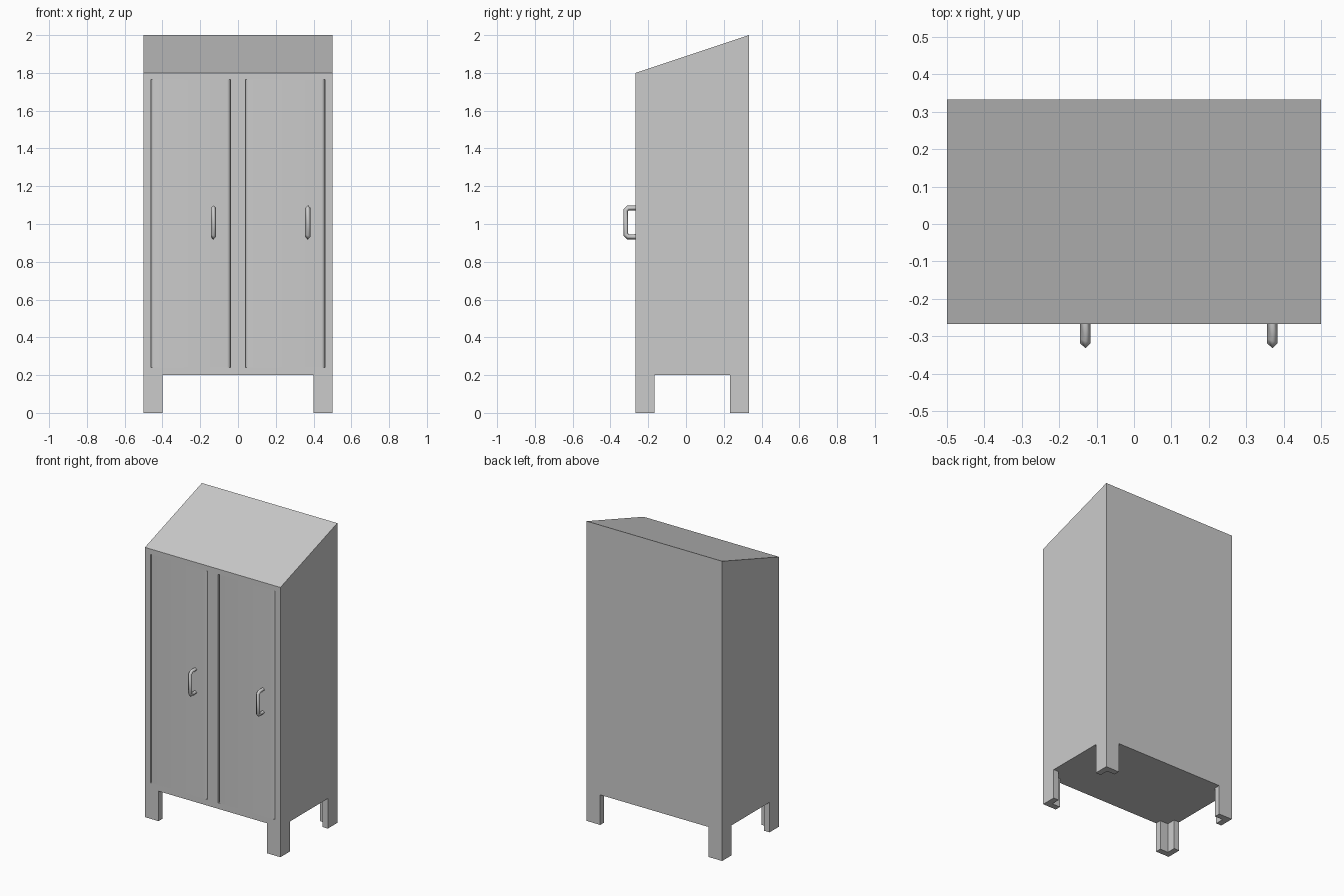
import bpy, bmesh, math

if "Cube" in bpy.data.objects:
    bpy.data.objects.remove(bpy.data.objects["Cube"])

FRONT, BACK = -0.267, 0.333
LEG_H, LEG_W, LEG_T = 0.2, 0.1, 0.04

steel = bpy.data.materials.new("light grey steel")
steel.diffuse_color = (0.6, 0.6, 0.6, 1)
steel.use_nodes = True
steel.node_tree.nodes["Principled BSDF"].inputs["Base Color"].default_value = steel.diffuse_color


def prism(name, points, offset):
    """Extrude a closed outline of 3D points along an offset."""
    bm = bmesh.new()
    face = bm.faces.new([bm.verts.new(p) for p in points])
    ext = bmesh.ops.extrude_face_region(bm, geom=[face])
    verts = [v for v in ext["geom"] if isinstance(v, bmesh.types.BMVert)]
    bmesh.ops.translate(bm, verts=verts, vec=offset)
    bmesh.ops.recalc_face_normals(bm, faces=bm.faces)
    mesh = bpy.data.meshes.new(name)
    bm.to_mesh(mesh)
    bm.free()
    mesh.materials.append(steel)
    ob = bpy.data.objects.new(name, mesh)
    bpy.context.collection.objects.link(ob)
    return ob


def activate(ob):
    bpy.ops.object.select_all(action='DESELECT')
    ob.select_set(True)
    bpy.context.view_layer.objects.active = ob


def cut(target, x0, x1, y0, y1, z0, z1):
    """Subtract a box from the target."""
    cutter = prism("cutter", [(x0, y0, z0), (x1, y0, z0), (x1, y1, z0), (x0, y1, z0)],
                   (0, 0, z1 - z0))
    cutter.hide_render = True
    mod = target.modifiers.new("cut", 'BOOLEAN')
    mod.operation, mod.solver, mod.object = 'DIFFERENCE', 'EXACT', cutter
    activate(target)
    bpy.ops.object.modifier_apply(modifier=mod.name)
    bpy.data.objects.remove(cutter, do_unlink=True)


# Cabinet body with sloping roof
body = prism("cabinet_body", [(-0.5, FRONT, 0), (-0.5, BACK, 0), (-0.5, BACK, 2), (-0.5, FRONT, 1.8)],
             (1, 0, 0))

# Openings underneath leave four L-shaped corner legs
cut(body, -0.5 + LEG_W, 0.5 - LEG_W, -1, 1, -0.1, LEG_H)
cut(body, -1, 1, FRONT + LEG_W, BACK - LEG_W, -0.1, LEG_H)
cut(body, -0.5 + LEG_T, 0.5 - LEG_T, FRONT + LEG_T, BACK - LEG_T, -0.1, LEG_H)

# Door recesses
DOOR_Z0, DOOR_Z1, DEPTH, R = 0.24, 1.765, 0.03, 0.018
for cx in (-0.25, 0.25):
    cut(body, cx - 0.21, cx + 0.21, FRONT - 0.1, FRONT + DEPTH, DOOR_Z0, DOOR_Z1)

# Merge coplanar faces left by the cuts
bm = bmesh.new()
bm.from_mesh(body.data)
bmesh.ops.remove_doubles(bm, verts=bm.verts, dist=1e-5)
bmesh.ops.dissolve_limit(bm, angle_limit=0.01, verts=bm.verts, edges=bm.edges)
bm.to_mesh(body.data)
bm.free()

for side, cx in (("left", -0.25), ("right", 0.25)):
    # Flush door with rounded vertical edges
    outline = [(cx + 0.21, FRONT + DEPTH, DOOR_Z0), (cx - 0.21, FRONT + DEPTH, DOOR_Z0)]
    arc = [(math.cos(math.radians(a)) * R, math.sin(math.radians(a)) * R) for a in range(0, 91, 15)]
    outline += [(cx - 0.21 + R - c, FRONT + R - s, DOOR_Z0) for c, s in arc]
    outline += [(cx + 0.21 - R + c, FRONT + R - s, DOOR_Z0) for c, s in reversed(arc)]
    door = prism(side + "_door", outline, (0, 0, DOOR_Z1 - DOOR_Z0))
    activate(door)
    bpy.ops.object.shade_smooth_by_angle(angle=math.radians(40))

    # Pull handle: diamond section swept along a bent path
    hx, hy, lo, hi, ch = cx + 0.12, -0.319, 0.932, 1.085, 0.012
    path = [(FRONT + 0.005, lo), (hy + ch, lo), (hy, lo + ch),
            (hy, hi - ch), (hy + ch, hi), (FRONT + 0.005, hi)]
    curve = bpy.data.curves.new(side + "_handle", 'CURVE')
    curve.dimensions = '3D'
    curve.bevel_depth, curve.bevel_resolution = 0.014, 0
    curve.use_fill_caps = True
    spline = curve.splines.new('POLY')
    spline.points.add(len(path) - 1)
    for point, (y, z) in zip(spline.points, path):
        point.co = (hx, y, z, 1)
    spline.use_smooth = True
    curve.materials.append(steel)
    handle = bpy.data.objects.new(side + "_handle", curve)
    bpy.context.collection.objects.link(handle)
    activate(handle)
    bpy.ops.object.convert(target='MESH')
